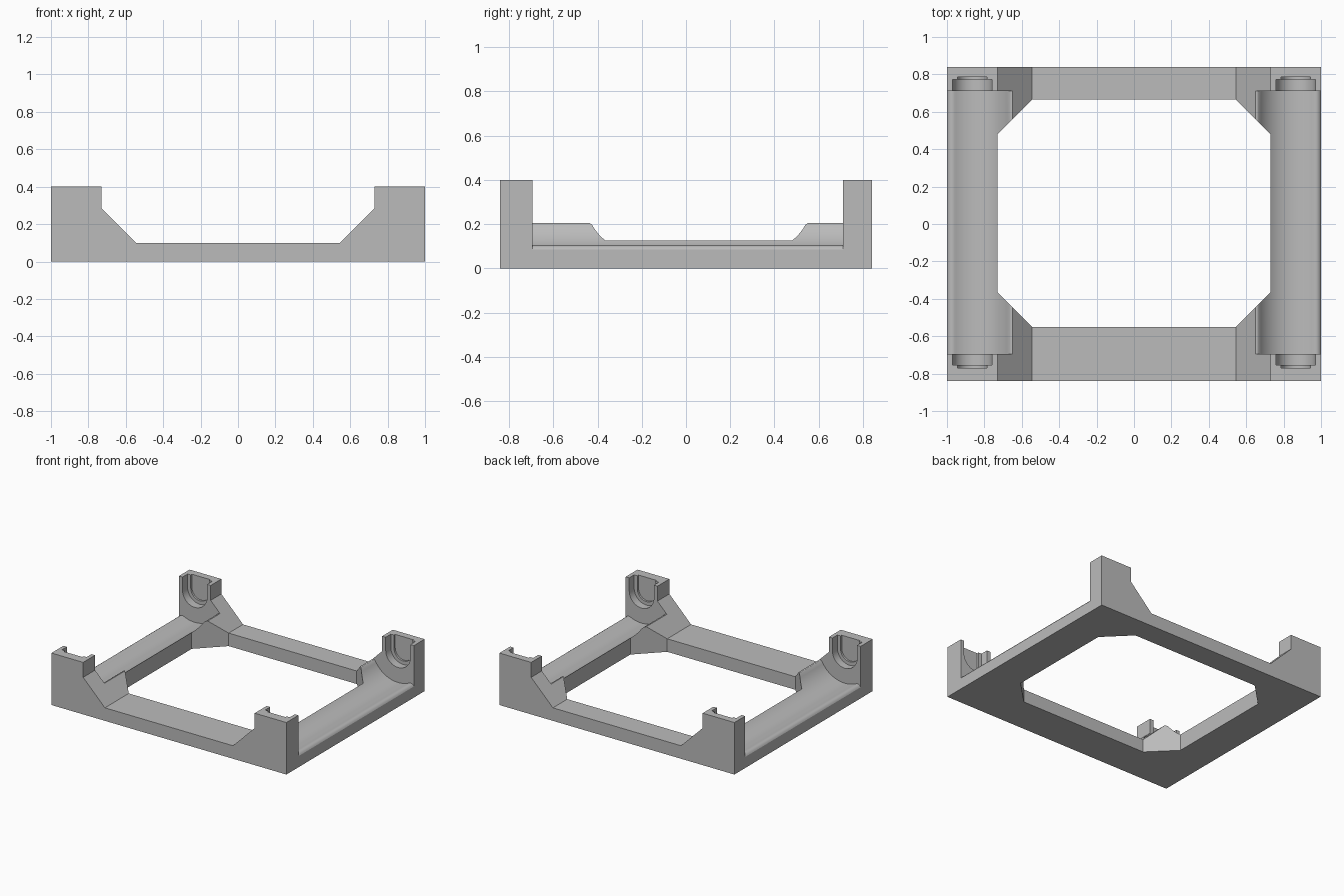
import bpy, bmesh, math

cube = bpy.data.objects.get("Cube")
if cube:
    bpy.data.objects.remove(cube, do_unlink=True)

grey = bpy.data.materials.new("plain grey")
grey.use_nodes = True
grey.diffuse_color = (0.5, 0.5, 0.5, 1)
grey.node_tree.nodes["Principled BSDF"].inputs["Base Color"].default_value = (0.5, 0.5, 0.5, 1)


def prism(name, outline, lo, hi, axis="y"):
    """Extrude a flat outline along y (outline in x, z) or z (outline in x, y)."""
    bm = bmesh.new()
    place = (lambda a, b: (a, lo, b)) if axis == "y" else (lambda a, b: (a, b, lo))
    face = bm.faces.new([bm.verts.new(place(a, b)) for a, b in outline])
    new = bmesh.ops.extrude_face_region(bm, geom=[face])["geom"]
    shift = (0, hi - lo, 0) if axis == "y" else (0, 0, hi - lo)
    bmesh.ops.translate(bm, vec=shift, verts=[v for v in new if isinstance(v, bmesh.types.BMVert)])
    bmesh.ops.recalc_face_normals(bm, faces=bm.faces)
    mesh = bpy.data.meshes.new(name)
    bm.to_mesh(mesh)
    bm.free()
    mesh.materials.append(grey)
    obj = bpy.data.objects.new(name, mesh)
    bpy.context.collection.objects.link(obj)
    return obj


def cut(target, cutter):
    cutter.hide_render = True
    bpy.ops.object.select_all(action="DESELECT")
    bpy.context.view_layer.objects.active = target
    target.select_set(True)
    mod = target.modifiers.new("cut", "BOOLEAN")
    mod.operation = "DIFFERENCE"
    mod.solver = "EXACT"
    mod.object = cutter
    bpy.ops.object.modifier_apply(modifier=mod.name)
    bpy.data.objects.remove(cutter, do_unlink=True)


AXIS_X, AXIS_Z = 0.865, 0.30   # centre of each roller cradle
FRONT, BACK = -0.695, 0.71     # inner faces of the posts

# Frame body with raised corners
half = [(1, 0), (1, 0.4), (0.73, 0.4), (0.73, 0.285), (0.545, 0.1)]
frame = prism("cradle_frame", half + [(-x, z) for x, z in reversed(half)], -0.84, 0.84)

# Central opening with clipped corners
right = [(0.545, -0.55), (0.73, -0.365), (0.73, 0.48), (0.545, 0.665)]
cut(frame, prism("opening_cutter", right + [(-x, y) for x, y in reversed(right)], -0.1, 0.5, "z"))


def arc(radius, x_from, x_to, steps):
    """Lower part of a circle about the cradle axis."""
    a, b = math.acos(x_from / radius), math.acos(x_to / radius)
    angles = [a + (b - a) * i / steps for i in range(steps + 1)]
    return [(AXIS_X + radius * math.cos(t), AXIS_Z - radius * math.sin(t)) for t in angles]


# Round trough with softened rims, and stepped slots in the posts
trough = ([(0.65, 0.5), (0.65, 0.205), (0.661, 0.204), (0.67, 0.197)]
          + arc(0.22, -0.185, 0.095, 28)
          + [(0.972, 0.105), (0.984, 0.102), (0.994, 0.095), (1.0, 0.085), (1.05, 0.085), (1.05, 0.5)])


def slot(radius):
    return ([(AXIS_X - radius, 0.5)] + arc(radius, -radius, radius, 24)
            + [(AXIS_X + radius, 0.5)])


for side in (1, -1):
    def mirrored(outline):
        return [(side * x, z) for x, z in outline]
    cut(frame, prism("trough_cutter", mirrored(trough), FRONT, BACK))
    for radius, front, back in ((0.105, -0.755, 0.772), (0.078, -0.77, 0.787)):
        cut(frame, prism("slot_cutter", mirrored(slot(radius)), front, back))

# Smooth the rounded surfaces, keep the edges crisp
bpy.ops.object.select_all(action="DESELECT")
frame.select_set(True)
bpy.context.view_layer.objects.active = frame
bpy.ops.object.shade_smooth_by_angle(angle=math.radians(30))
